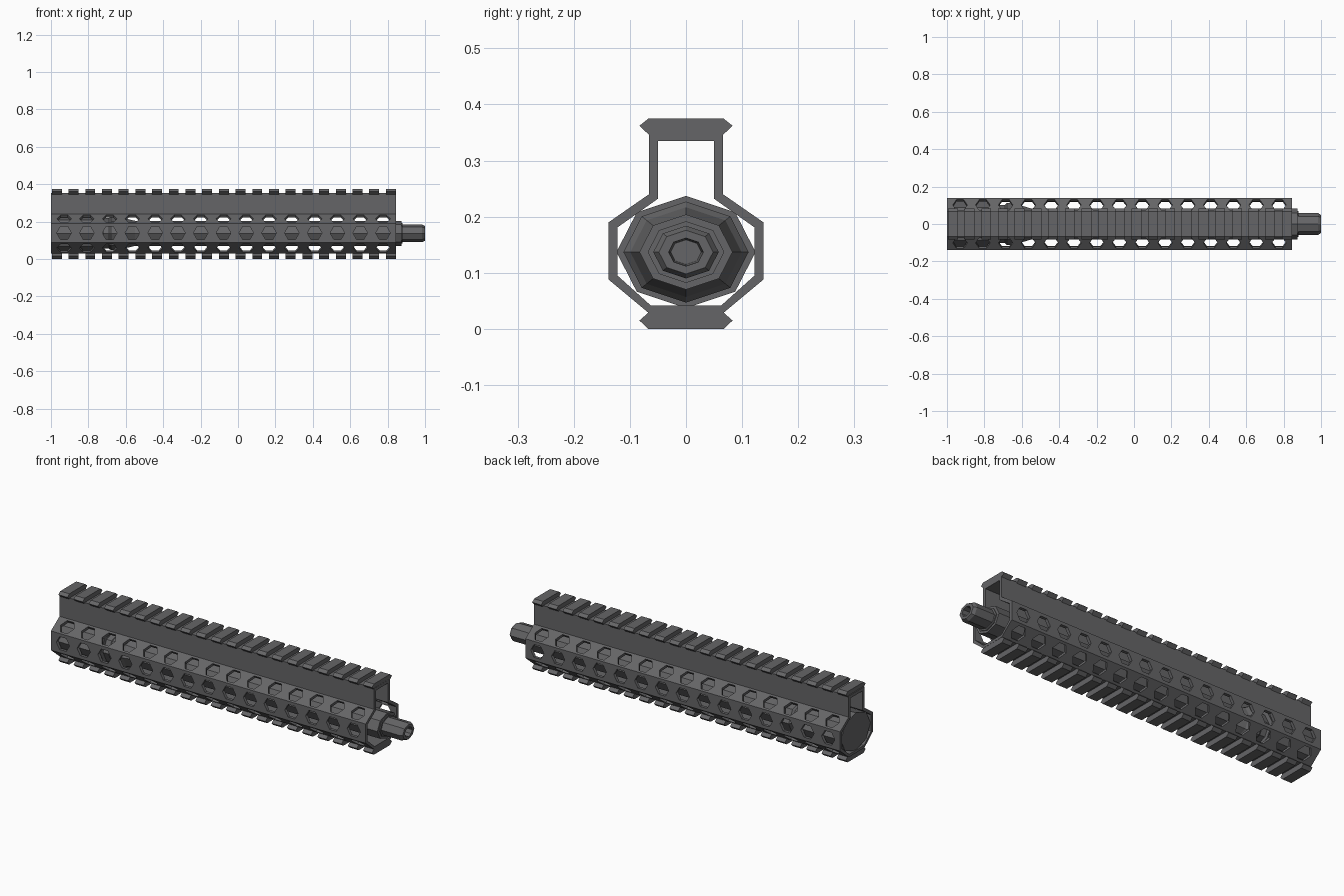
import bpy, bmesh
from math import cos, sin, pi
from mathutils import Vector

if "Cube" in bpy.data.objects:
    bpy.data.objects.remove(bpy.data.objects["Cube"], do_unlink=True)

COLOUR = (0.13, 0.13, 0.135, 1)
metal = bpy.data.materials.new("dark grey metal")
metal.use_nodes = True
metal.diffuse_color = COLOUR
metal.node_tree.nodes["Principled BSDF"].inputs["Base Color"].default_value = COLOUR

BACK, FRONT = -1.0, 0.845


def finish(name, bm):
    bmesh.ops.recalc_face_normals(bm, faces=bm.faces)
    mesh = bpy.data.meshes.new(name)
    bm.to_mesh(mesh)
    bm.free()
    mesh.materials.append(metal)
    obj = bpy.data.objects.new(name, mesh)
    bpy.context.scene.collection.objects.link(obj)
    return obj


def bridge(bm, a, b):
    for i in range(len(a)):
        j = (i + 1) % len(a)
        bm.faces.new((a[i], a[j], b[j], b[i]))


def prism(bm, points, offset):
    a = [bm.verts.new(p) for p in points]
    b = [bm.verts.new(Vector(p) + offset) for p in points]
    bridge(bm, a, b)
    bm.faces.new(a)
    bm.faces.new(b)


def mirrored(half):
    return half + [(-y, z) for y, z in reversed(half)]


# Hollow handguard shell
outer = [(0.066, 0.352), (0.066, 0.24), (0.138, 0.19), (0.138, 0.088), (0.066, 0.028)]
inner = [(0.05, 0.335), (0.05, 0.232), (0.122, 0.181), (0.122, 0.095), (0.063, 0.042)]
bm = bmesh.new()
rings = [[bm.verts.new((x, y, z)) for y, z in mirrored(half)]
         for x, half in ((BACK, outer), (FRONT, outer), (FRONT, inner), (BACK, inner))]
for i in range(4):
    bridge(bm, rings[i], rings[(i + 1) % 4])
shell = finish("handguard_shell", bm)

# Hexagonal vents through the side and sloped walls
bm = bmesh.new()
for a, b in zip(outer[1:4], outer[2:5]):
    for side in (1, -1):
        p, q = Vector((0, side * a[0], a[1])), Vector((0, side * b[0], b[1]))
        along = (q - p).normalized()
        normal = along.cross(Vector((side, 0, 0)))
        for k in range(15):
            centre = (p + q) / 2 + Vector((-0.93 + 0.1218 * k, 0, 0)) - normal * 0.025
            hexagon = [centre + 0.039 * (Vector((cos(t * pi / 3), 0, 0)) + along * sin(t * pi / 3))
                       for t in range(6)]
            prism(bm, hexagon, normal * 0.05)
cutter = finish("vent_cutter", bm)
cutter.hide_render = True
cut = shell.modifiers.new("vents", 'BOOLEAN')
cut.operation = 'DIFFERENCE'
cut.solver = 'EXACT'
cut.object = cutter
bpy.context.view_layer.objects.active = shell
bpy.ops.object.modifier_apply(modifier=cut.name)
bpy.data.objects.remove(cutter, do_unlink=True)


# Toothed accessory rails
def rail(name, half):
    bm = bmesh.new()
    for k in range(21):
        x = -0.995 + 0.0893 * k
        prism(bm, [(x, y, z) for y, z in mirrored(half)], Vector((0.053, 0, 0)))
    finish(name, bm)


rail("top_rail", [(0.067, 0.375), (0.083, 0.362), (0.066, 0.346)])
rail("bottom_rail", [(0.066, 0.03), (0.083, 0.015), (0.067, 0.0)])


# Eight-sided stepped parts along the bore
def lathe(name, profile):
    bm = bmesh.new()
    rings = [[bm.verts.new((x, 1.24 * r * cos(k * pi / 4), 0.137 + r * sin(k * pi / 4)))
              for k in range(8)] for x, r in profile]
    for a, b in zip(rings, rings[1:]):
        bridge(bm, a, b)
    bm.faces.new(rings[0])
    bm.faces.new(rings[-1])
    finish(name, bm)


lathe("barrel_nut", [(-0.995, 0.1), (-0.72, 0.1), (-0.72, 0.082), (-0.69, 0.082)])
lathe("nut_collar", [(-0.69, 0.082), (-0.68, 0.09), (-0.62, 0.09), (-0.605, 0.08), (-0.55, 0.067)])
lathe("barrel", [(-0.6, 0.067), (0.875, 0.067), (0.875, 0.055), (0.88, 0.055)])
lathe("muzzle", [(0.87, 0.047), (0.985, 0.047), (1.0, 0.039), (1.0, 0.025), (0.93, 0.022)])
